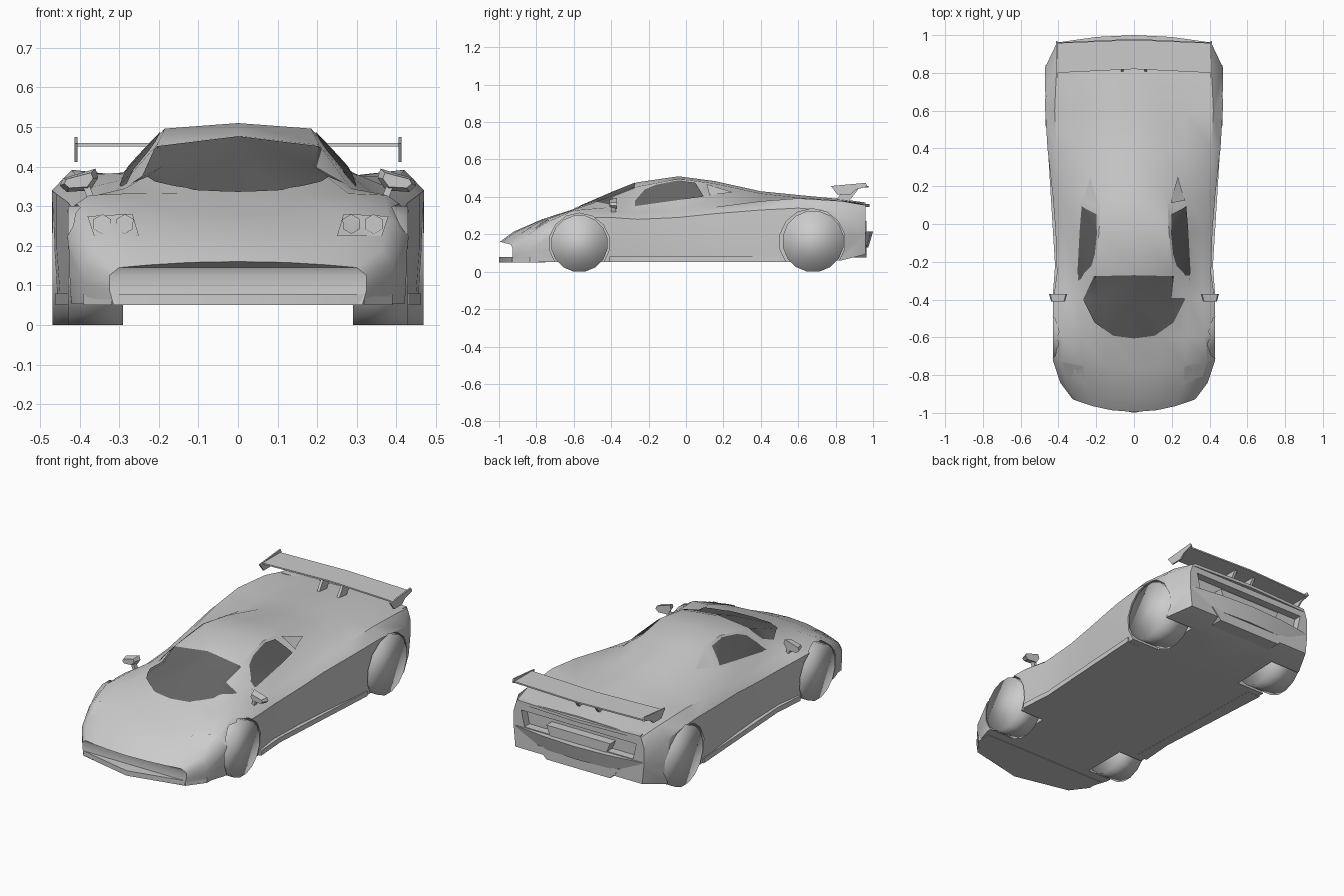
import bpy, bmesh, math
from mathutils import Vector

if "Cube" in bpy.data.objects:
    bpy.data.objects.remove(bpy.data.objects["Cube"])


def add_object(name, bm, mirror=False):
    bmesh.ops.recalc_face_normals(bm, faces=bm.faces) if not name.startswith("panel") else None
    me = bpy.data.meshes.new(name)
    bm.to_mesh(me)
    bm.free()
    ob = bpy.data.objects.new(name, me)
    bpy.context.collection.objects.link(ob)
    if mirror:
        m = ob.modifiers.new("mirror", 'MIRROR')
        m.use_mirror_merge = False
    return ob


def to3d(axis, u, v, d=0.0):
    return Vector({'x': (d, u, v), 'y': (u, d, v), 'z': (u, v, d)}[axis])


def prism(name, pts, axis, a, b, mirror=False):
    """Extrude a 2D outline along an axis from a to b."""
    bm = bmesh.new()
    lo = [bm.verts.new(to3d(axis, u, v, a)) for u, v in pts]
    hi = [bm.verts.new(to3d(axis, u, v, b)) for u, v in pts]
    bm.faces.new(lo)
    bm.faces.new(hi)
    for i in range(len(pts)):
        j = (i + 1) % len(pts)
        bm.faces.new((lo[i], lo[j], hi[j], hi[i]))
    return add_object(name, bm, mirror)


def circle(cu, cv, r, n):
    return [(cu + r * math.cos(math.tau * (i + .5) / n), cv + r * math.sin(math.tau * (i + .5) / n))
            for i in range(n)]


def both(half):
    """Complete a plan outline by mirroring it across x = 0."""
    return half + [(-x, y) for x, y in reversed(half) if x > 0]


# Body: lofted half sections (y, belt, shoulder, cabin base, cabin top edge, centre height)
sections = [
    (-.995, .325, .125, .30, .145, .22, .152, .12, .158, .16),
    (-.92, .390, .16, .36, .190, .25, .203, .12, .212, .215),
    (-.77, .430, .22, .385, .272, .27, .278, .13, .280, .280),
    (-.60, .433, .29, .375, .328, .28, .332, .15, .333, .335),
    (-.40, .428, .29, .37, .325, .285, .345, .19, .400, .422),
    (-.26, .408, .28, .36, .317, .305, .342, .205, .455, .478),
    (-.04, .415, .29, .37, .325, .30, .365, .185, .496, .510),
    (.15, .430, .31, .385, .345, .29, .385, .175, .472, .485),
    (.40, .458, .33, .41, .377, .275, .375, .15, .418, .430),
    (.60, .470, .34, .42, .392, .27, .375, .14, .396, .410),
    (.83, .470, .32, .41, .378, .28, .370, .14, .380, .388),
    (.96, .408, .30, .39, .355, .28, .362, .14, .366, .370),
]
bm = bmesh.new()
rings = []
for y, x3, z3, x4, z4, x5, z5, x6, z6, z7 in sections:
    zb = .053 + max(0, y - .8) * .25
    bow = max(0, -.6 - y) * .3
    half = [(x3 - .01, zb), (x3, (zb + z3) / 2), (x3, z3), (x4, z4), (x5, z5), (x6, z6)]
    ring = [(0, zb)] + half + [(0, z7)] + [(-x, z) for x, z in reversed(half)]
    rings.append([bm.verts.new((x, y + bow * (x / .43) ** 2, z)) for x, z in ring])
for r, s in zip(rings, rings[1:]):
    for i in range(len(r)):
        j = (i + 1) % len(r)
        bm.faces.new((r[i], r[j], s[j], s[i]))
for r in (rings[0], rings[-1]):
    n = len(r)
    for i in range(n // 2):  # bridge the cap left to right
        quad = [r[i], r[i + 1], r[-i - 1], r[-i]]
        bm.faces.new(list(dict.fromkeys(quad)))
body = add_object("car_body", bm)

# Wheel arches and tail recess
cutters = [
    prism("front_arch_cutter", circle(-.57, .15, .163, 14), 'x', .27, .6, True),
    prism("rear_arch_cutter", circle(.675, .16, .177, 14), 'x', .28, .6, True),
    prism("tail_recess_cutter", [(-.36, .31), (.36, .31), (.34, .22), (-.34, .22)], 'y', .915, 1.1),
]
bpy.context.view_layer.objects.active = body
for c in cutters:
    c.hide_render = True
    m = body.modifiers.new("cut", 'BOOLEAN')
    m.operation, m.object, m.solver = 'DIFFERENCE', c, 'EXACT'
    bpy.ops.object.modifier_apply(modifier=m.name)
for c in cutters:
    bpy.data.objects.remove(c)


def panel(name, pts, axis, keep, lift, mirror=False, mat=None):
    """Cut a convex outline out of the body skin and lift it slightly."""
    bm = bmesh.new()
    bm.from_mesh(body.data)
    bmesh.ops.delete(bm, geom=[f for f in bm.faces if not keep(f.calc_center_median(), f.normal)],
                     context='FACES')
    bmesh.ops.triangulate(bm, faces=bm.faces)
    mid = sum((to3d(axis, *p) for p in pts), Vector()) / len(pts)
    along = to3d(axis, 0, 0, 1)
    for p, q in zip(pts, pts[1:] + pts[:1]):
        a, b = to3d(axis, *p), to3d(axis, *q)
        no = (b - a).cross(along)
        if no.dot(mid - a) > 0:
            no = -no
        bmesh.ops.bisect_plane(bm, geom=bm.verts[:] + bm.edges[:] + bm.faces[:],
                               plane_co=a, plane_no=no, clear_outer=True)
    bm.normal_update()
    for v, n in [(v, v.normal.copy()) for v in bm.verts]:
        v.co += n * lift
    ob = add_object("panel_" + name, bm, mirror)
    ob.name = name
    if mat:
        ob.data.materials.clear()
        ob.data.materials.append(mat)
    return ob


glass = bpy.data.materials.new("dark_glass")
glass.diffuse_color = (.13, .13, .13, 1)
glass.use_nodes = True
glass.node_tree.nodes["Principled BSDF"].inputs["Base Color"].default_value = glass.diffuse_color

# Windows and side vents
panel("windscreen", both([(0, -.605), (.11, -.59), (.21, -.52), (.268, -.4), (.205, -.265), (0, -.27)]), 'z',
      lambda c, n: n.z > .2 and c.y < 0, .003, mat=glass)
side = lambda c, n: n.x > .2 and c.z > .33
panel("side_window", [(-.30, .345), (-.22, .438), (-.16, .463), (-.04, .487), (.05, .473), (.095, .40)],
      'x', side, .003, True, glass)
panel("side_vent", [(.11, .465), (.25, .422), (.125, .405)], 'x', side, .004, True)

# Headlights with hexagonal lamps
front = lambda c, n: n.y < -.1 and c.y < -.68
panel("headlight", [(.383, .282), (.267, .28), (.25, .222), (.363, .222)], 'y', front, .003, True)
for x in (.285, .342):
    panel("lamp", circle(x, .25, .025, 6), 'y', front, .006, True)

# Front splitter and side sills
prism("front_splitter", both([(0, -1.0), (.32, -.928), (.39, -.835), (.39, -.75), (0, -.75)]), 'z', .05, .078)
prism("side_sill", [(.36, -.41), (.432, -.41), (.418, -.22), (.462, .5), (.38, .5)], 'z', .052, .08, True)

# Tail: bumper, centre plate and diffuser
bumper = prism("rear_bumper", both([(0, .9), (.40, .9), (.40, .962), (.2, .99), (0, 1.0)]), 'z', .13, .215)
for v in bumper.data.vertices:
    if v.co.z < .15 and v.co.y > .95:
        v.co.y -= .025
prism("tail_plate", [(-.2, .27), (.2, .27), (.17, .2), (-.17, .2)], 'y', .90, .965)
prism("tail_lip", both([(0, .93), (.38, .93), (.385, .962), (0, .98)]), 'z', .345, .362)
prism("diffuser", [(-.26, .14), (.26, .14), (.2, .075), (-.2, .075)], 'y', .84, .965)

# Rear wing
prism("wing", both([(0, .82), (.41, .80), (.41, .958), (0, .975)]), 'z', .451, .459)
prism("wing_endplate", [(.775, .458), (.96, .475), (.97, .455), (.91, .44), (.88, .412), (.81, .412)],
      'x', .405, .413, True)
prism("wing_strut", [(.80, .375), (.87, .375), (.93, .453), (.85, .453)], 'x', .055, .07, True)

# Door mirrors
mirror_ob = prism("door_mirror", [(.443, .37), (.36, .395), (.353, .372), (.373, .34), (.433, .336), (.45, .352)],
                  'y', -.41, -.37, True)
for v in mirror_ob.data.vertices:
    if v.co.y < -.39:
        v.co.x = .405 + (v.co.x - .405) * .75
        v.co.z = .365 + (v.co.z - .365) * .65
prism("mirror_stalk", [(.362, .318), (.38, .318), (.392, .35), (.375, .352)], 'y', -.40, -.375, True)

# Wheels
wheels = [prism("front_wheel", circle(-.57, .15, .153, 16), 'x', .29, .43, True),
          prism("rear_wheel", circle(.68, .162, .165, 16), 'x', .30, .468, True)]
for w in wheels:
    w.data.polygons.foreach_set("use_smooth", [True] * len(w.data.polygons))

# Shading
for ob in bpy.data.objects:
    ob.select_set(ob not in wheels)
bpy.context.view_layer.objects.active = body
bpy.ops.object.shade_smooth_by_angle(angle=math.radians(35))
